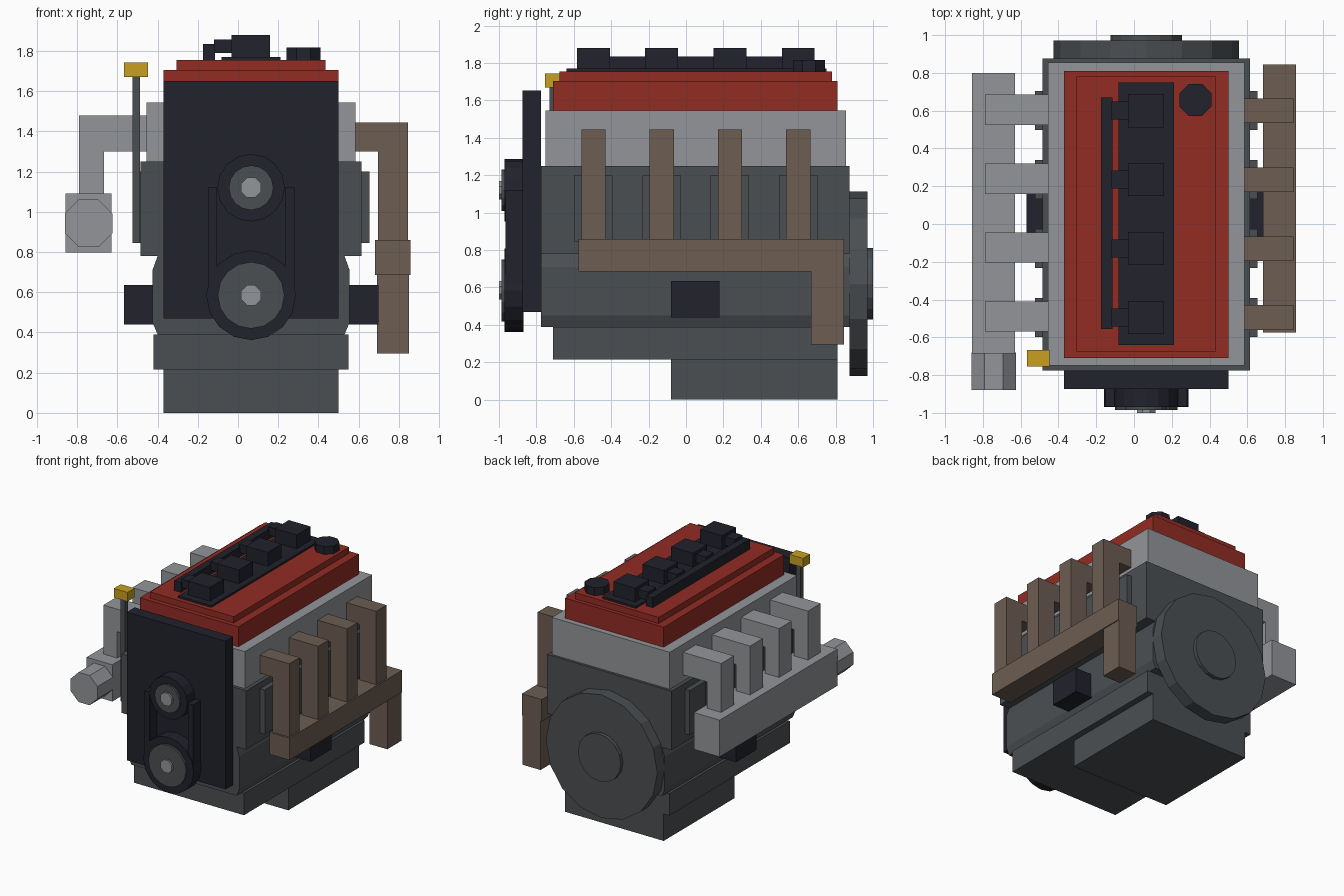
import bpy
import bmesh
from math import radians, pi
from mathutils import Matrix

if "Cube" in bpy.data.objects:
    bpy.data.objects.remove(bpy.data.objects["Cube"], do_unlink=True)


def material(name, rgb):
    m = bpy.data.materials.new(name)
    m.use_nodes = True
    m.diffuse_color = (*rgb, 1)
    m.node_tree.nodes["Principled BSDF"].inputs["Base Color"].default_value = (*rgb, 1)
    return m


IRON = material("dark grey iron", (0.07, 0.078, 0.084))
ALLOY = material("light grey alloy", (0.29, 0.30, 0.32))
RED = material("red paint", (0.29, 0.025, 0.017))
BROWN = material("brown exhaust", (0.15, 0.11, 0.085))
BLACK = material("black plastic", (0.015, 0.016, 0.025))
YELLOW = material("yellow grip", (0.58, 0.35, 0.015))

MID = 0.065                            # centre line of the engine
CYLINDERS = (-0.495, -0.13, 0.235, 0.6)


def finish(name, bm, mat):
    bmesh.ops.recalc_face_normals(bm, faces=bm.faces)
    mesh = bpy.data.meshes.new(name)
    bm.to_mesh(mesh)
    bm.free()
    mesh.materials.append(mat)
    ob = bpy.data.objects.new(name, mesh)
    bpy.context.scene.collection.objects.link(ob)
    return ob


def box(name, mat, x, y, z):
    """Box from (low, high) ranges on each axis."""
    bm = bmesh.new()
    size = [b - a for a, b in (x, y, z)]
    mid = [(a + b) / 2 for a, b in (x, y, z)]
    bmesh.ops.create_cube(bm, size=1, matrix=Matrix.Translation(mid) @ Matrix.Diagonal((*size, 1)))
    return finish(name, bm, mat)


def disc(name, mat, centre, radius, depth, sides=16, axis="Y", turn=0):
    """Cylinder along Y or Z, turned about its own axis."""
    bm = bmesh.new()
    rot = Matrix.Rotation(pi / 2, 4, "X") if axis == "Y" else Matrix()
    rot = Matrix.Translation(centre) @ rot @ Matrix.Rotation(radians(turn), 4, "Z")
    bmesh.ops.create_cone(bm, cap_ends=True, segments=sides, radius1=radius,
                          radius2=radius, depth=depth, matrix=rot)
    return finish(name, bm, mat)


def prism(name, mat, profile, y):
    """Extrude an x-z outline along y."""
    bm = bmesh.new()
    face = bm.faces.new([bm.verts.new((px, y[0], pz)) for px, pz in profile])
    out = bmesh.ops.extrude_face_region(bm, geom=[face])
    verts = [v for v in out["geom"] if isinstance(v, bmesh.types.BMVert)]
    bmesh.ops.translate(bm, verts=verts, vec=(0, y[1] - y[0], 0))
    return finish(name, bm, mat)


def about(c, half):
    return (c - half, c + half)


# Block, crankcase and oil pan
box("engine_block", IRON, about(MID, 0.55), (-0.775, 0.875), (0.78, 1.25))
half = [(0.465, 0.39), (0.49, 0.45), (0.49, 0.71), (0.465, 0.78)]
prism("crankcase", IRON, [(MID + w, z) for w, z in half]
      + [(MID - w, z) for w, z in reversed(half)], (-0.775, 0.875))
box("oil_pan", IRON, about(MID, 0.485), (-0.71, 0.81), (0.215, 0.39))
box("oil_sump", IRON, about(MID, 0.435), (-0.08, 0.81), (0, 0.215))

# Head and valve cover
box("cylinder_head", ALLOY, about(MID, 0.52), (-0.75, 0.855), (1.25, 1.545))
box("valve_cover", RED, about(MID, 0.435), (-0.71, 0.81), (1.545, 1.705))
box("valve_cover_top", RED, about(MID, 0.37), (-0.675, 0.78), (1.705, 1.755))

# Ignition parts and filler cap
box("coil_plate", BLACK, about(MID, 0.147), (-0.64, 0.75), (1.755, 1.77))
box("wiring_rail", BLACK, (-0.175, -0.115), (-0.555, 0.67), (1.75, 1.835))
disc("filler_cap", BLACK, (0.325, 0.657, 1.785), 0.092, 0.065, 8, "Z", 22.5)

# Parts repeated at each cylinder
for i, y in enumerate(CYLINDERS, 1):
    box(f"coil_{i}", BLACK, (-0.033, 0.16), about(y, 0.088), (1.765, 1.88))
    box(f"coil_connector_{i}", BLACK, (-0.12, -0.03), about(y, 0.048), (1.79, 1.857))
    for side, s in (("left", 1), ("right", -1)):
        box(f"{side}_block_rib_{i}", IRON, about(MID + s * 0.56, 0.03), about(y, 0.103), (0.845, 1.2))
    box(f"exhaust_port_{i}", BROWN, (0.58, 0.845), about(y, 0.065), (1.3, 1.445))
    box(f"exhaust_runner_{i}", BROWN, (0.697, 0.845), about(y, 0.065), (0.85, 1.3))
    box(f"intake_port_{i}", ALLOY, (-0.79, -0.45), about(y + 0.005, 0.08), (1.3, 1.48))
    box(f"intake_runner_{i}", ALLOY, (-0.79, -0.667), about(y + 0.005, 0.08), (1.08, 1.3))

# Exhaust collector and downpipe
box("exhaust_collector", BROWN, (0.682, 0.857), (-0.575, 0.845), (0.685, 0.86))
box("exhaust_downpipe", BROWN, (0.692, 0.85), (0.668, 0.845), (0.295, 0.685))

# Intake plenum and throttle
box("intake_plenum", ALLOY, (-0.857, -0.63), (-0.685, 0.8), (0.797, 1.09))
disc("throttle_body", ALLOY, (-0.743, -0.78, 0.943), 0.128, 0.2, 8, turn=22.5)

# Engine mounts
for side, s in (("left", 1), ("right", -1)):
    box(f"{side}_mount", BLACK, about(MID + s * 0.55, 0.083), (-0.08, 0.18), (0.44, 0.635))

# Timing cover, pulleys and belt
box("timing_cover", BLACK, about(MID, 0.435), (-0.873, -0.775), (0.47, 1.652))
for name, z, r in (("crank", 0.585, 0.223), ("cam", 1.12, 0.168)):
    disc(f"{name}_pulley", BLACK, (MID, -0.92, z), r, 0.1)
    disc(f"{name}_pulley_face", IRON, (MID, -0.975, z), r - 0.057, 0.022)
    disc(f"{name}_pulley_bolt", ALLOY, (MID, -0.985, z), 0.054, 0.03, 8, turn=22.5)
for side, s in (("left", 1), ("right", -1)):
    box(f"{side}_belt_run", BLACK, about(MID + s * 0.192, 0.023), (-0.965, -0.873), (0.6, 1.12))

# Flywheel
disc("flywheel", IRON, (MID, 0.923, 0.62), 0.492, 0.096)
disc("flywheel_hub", IRON, (MID, 0.98, 0.62), 0.19, 0.04)

# Dipstick
box("dipstick_tube", IRON, (-0.525, -0.487), (-0.73, -0.692), (0.845, 1.67))
box("dipstick_grip", YELLOW, (-0.567, -0.447), (-0.755, -0.667), (1.67, 1.743))
